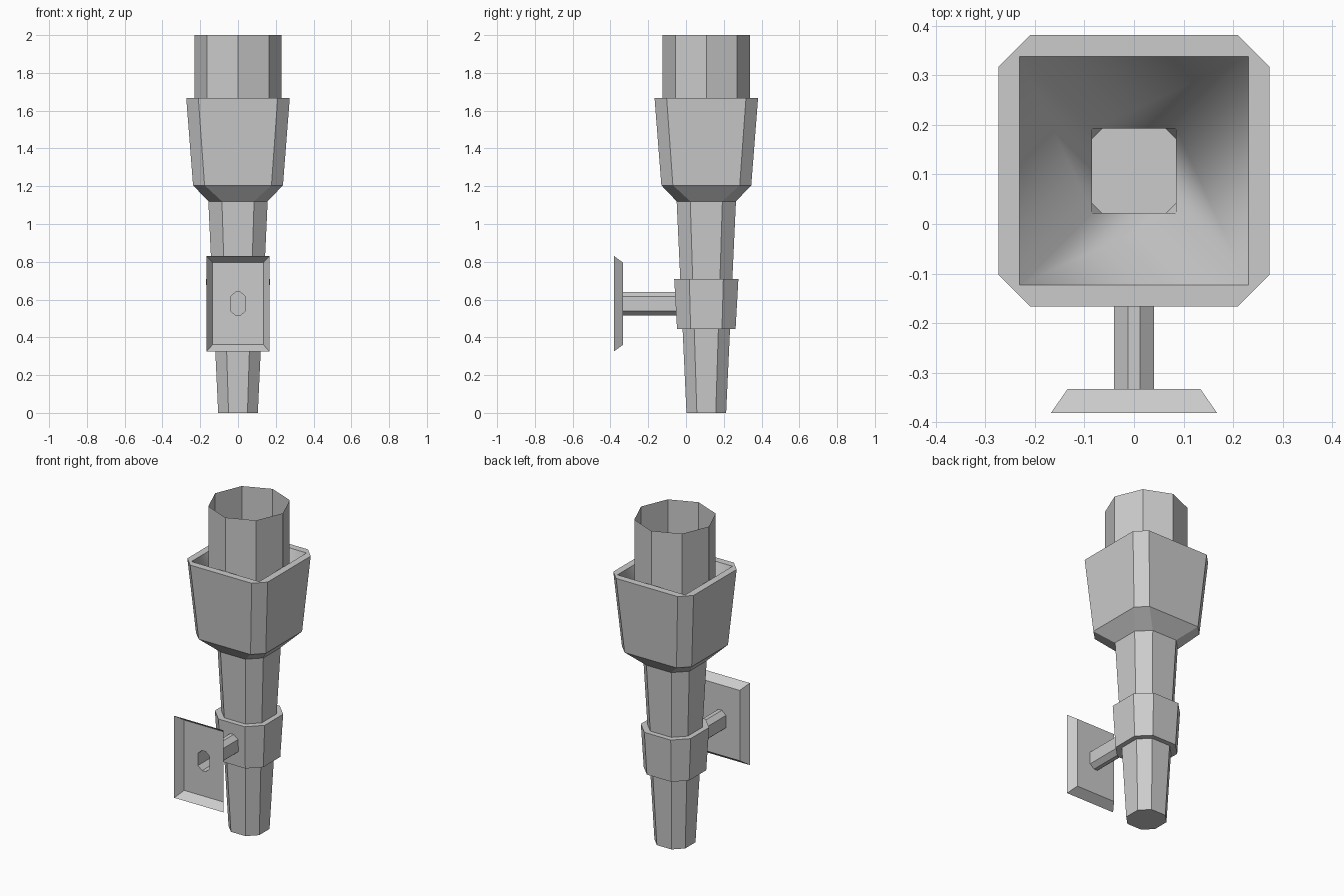
import bpy, bmesh, math
from mathutils import Matrix

if "Cube" in bpy.data.objects:
    bpy.data.objects.remove(bpy.data.objects["Cube"])

CY = 0.1075   # torch axis in y
PZ = 0.578    # bracket axis in z


def finish(name, bm, smooth=False):
    me = bpy.data.meshes.new(name)
    bm.to_mesh(me)
    bm.free()
    ob = bpy.data.objects.new(name, me)
    bpy.context.collection.objects.link(ob)
    for p in me.polygons:
        p.use_smooth = smooth
    return ob


def loft(name, rings, place, cap_start=False, cap_end=False, closed=False, smooth=False):
    """Skin chamfered rectangles: ring = (t, half_u, half_v, chamfer_u, chamfer_v)."""
    bm = bmesh.new()
    loops = []
    for t, u, v, cu, cv in rings:
        pts = [(u, -v + cv), (u, v - cv), (u - cu, v), (-u + cu, v),
               (-u, v - cv), (-u, -v + cv), (-u + cu, -v), (u - cu, -v)]
        loops.append([bm.verts.new(place(a, b, t)) for a, b in pts])
    pairs = list(zip(loops, loops[1:]))
    if closed:
        pairs.append((loops[-1], loops[0]))
    for lo, hi in pairs:
        for i in range(8):
            j = (i + 1) % 8
            bm.faces.new((lo[i], lo[j], hi[j], hi[i]))
    if cap_start:
        bm.faces.new(loops[0][::-1])
    if cap_end:
        bm.faces.new(loops[-1])
    bmesh.ops.remove_doubles(bm, verts=bm.verts, dist=1e-5)
    return finish(name, bm, smooth)


def upright(u, v, t):
    return (u, v + CY, t)


def sideways(u, v, t):
    return (u, t, v + PZ)


def sq(z, half, chamfer):
    return (z, half, half, chamfer, chamfer)


# Tapered handle
loft("handle", [sq(0, 0.105, 0.055), sq(1.12, 0.157, 0.072)], upright, cap_start=True)

# Collar band around the handle
loft("collar", [sq(0.445, 0.125, 0.061), sq(0.445, 0.155, 0.072),
                sq(0.71, 0.17, 0.08), sq(0.71, 0.137, 0.065)], upright, closed=True)

# Bowl outside and flat rim
loft("bowl", [sq(1.12, 0.157, 0.072), sq(1.205, 0.238, 0.061),
              sq(1.667, 0.274, 0.064), sq(1.667, 0.231, 0)], upright)

# Smooth funnel lining and its floor
loft("bowl_lining", [sq(1.2, 0.085, 0), sq(1.667, 0.231, 0)], lambda u, v, t: upright(v, u, t), smooth=True)
loft("bowl_floor", [sq(1.16, 0.085, 0.02), sq(1.2, 0.085, 0)], upright, cap_start=True)

# Open eight-sided flame tube
bm = bmesh.new()
bmesh.ops.create_cone(bm, cap_ends=False, segments=8, radius1=0.231, radius2=0.231,
                      depth=0.6, matrix=Matrix.Translation((0, CY, 1.7)))
finish("flame_tube", bm)

# Wall bracket: open tray plate running into a hollow peg
loft("wall_bracket", [(-0.382, 0.168, 0.253, 0, 0), (-0.333, 0.134, 0.217, 0, 0),
                      (-0.333, 0.04, 0.062, 0.028, 0.024),
                      (-0.05, 0.04, 0.062, 0.028, 0.024)], sideways)
